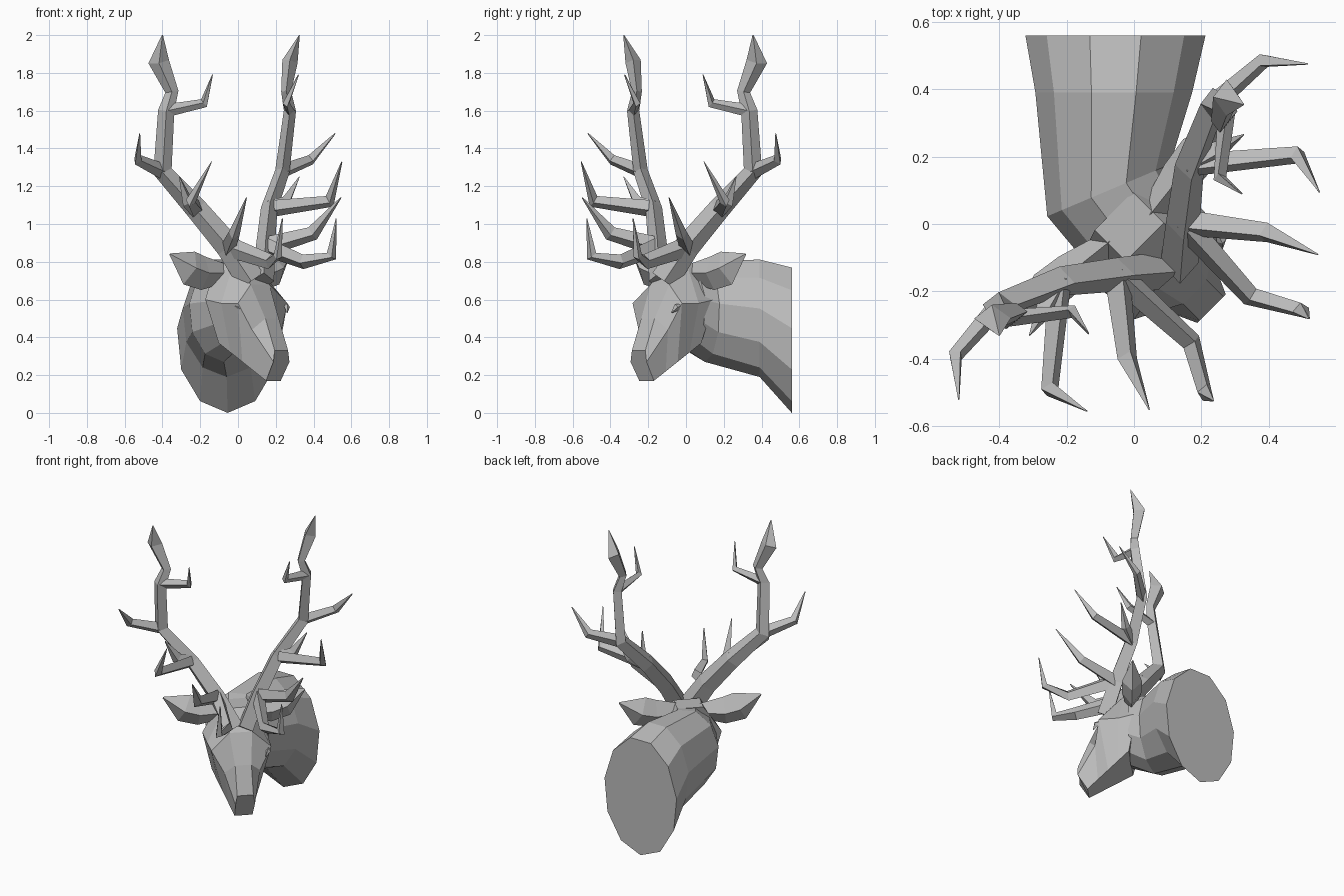
import bpy
import bmesh
import math
from mathutils import Vector

default_cube = bpy.data.objects.get("Cube")
if default_cube:
    bpy.data.objects.remove(default_cube, do_unlink=True)

grey_tone = (.5, .5, .5, 1)
grey = bpy.data.materials.new("plain_grey")
grey.use_nodes = True
grey.diffuse_color = grey_tone
grey.node_tree.nodes["Principled BSDF"].inputs["Base Color"].default_value = grey_tone

up = Vector((0, 0, 1))
across = Vector((1, 0, .2))
forward = Vector((1, -1, 0)).normalized()
sideways = Vector((1, 1, 0)).normalized()
head_shift = sideways * -.015
left_drift = Vector((-.005, -.045, 0))


def head_point(ahead, aside, height):
    """Place a point relative to the turned head."""
    return head_shift + forward * ahead + sideways * aside + up * height


def mirrored(point):
    """Reflect a point to the left side, which sits slightly further forward."""
    return point - sideways * (2 * point.dot(sideways)) + left_drift


def loft(name, rings):
    """Skin a list of equal closed rings and cap both ends."""
    bm = bmesh.new()
    rows = [[bm.verts.new(point) for point in ring] for ring in rings]
    for lower, upper in zip(rows, rows[1:]):
        for i in range(len(lower)):
            bm.faces.new((lower[i - 1], lower[i], upper[i], upper[i - 1]))
    bm.faces.new(rows[0])
    bm.faces.new(rows[-1])
    bmesh.ops.recalc_face_normals(bm, faces=bm.faces)
    mesh = bpy.data.meshes.new(name)
    bm.to_mesh(mesh)
    bm.free()
    mesh.materials.append(grey)
    bpy.context.collection.objects.link(bpy.data.objects.new(name, mesh))


def branch_pair(name, path, radii, broad_axis, flatness=.75):
    """Build a four-sided tapering branch on the right and its mirror on the left."""
    rings = []
    last = len(path) - 1
    for i, (centre, radius) in enumerate(zip(path, radii)):
        tangent = (path[min(i + 1, last)] - path[max(i - 1, 0)]).normalized()
        broad = (broad_axis - tangent * broad_axis.dot(tangent)).normalized()
        thin = tangent.cross(broad) * flatness
        rings.append([centre + offset * radius for offset in (broad, thin, -broad, -thin)])
    loft("right_" + name, rings)
    loft("left_" + name, [[mirrored(point) for point in ring] for ring in rings])


def neck_ring(x, y, turn, half_width, top, bottom, sides=11):
    """Oval ring with a flat top edge and a pointed bottom."""
    wide = Vector((math.cos(turn), math.sin(turn), 0)) * half_width
    tall = up * (top - bottom) / 2
    centre = Vector((x, y, (top + bottom) / 2))
    angles = [math.tau * (k + .5) / sides for k in range(sides)]
    return [centre + wide * math.sin(a) + tall * math.cos(a) for a in angles]


# Neck, turning from the flat mounting end towards the head
loft("neck", [
    neck_ring(-.055, .56, 0, .27, .785, 0),
    neck_ring(-.06, .39, 0, .235, .825, .19),
    neck_ring(-.075, .1, .4, .2, .81, .27),
    neck_ring(.01, -.02, math.pi / 4, .18, .78, .35),
])

# Head: brow line and cheek line are given, the jaw runs straight to the chin
brow_line = [(-.07, .08, .79), (.06, .08, .79), (.18, .07, .68),
             (.27, .05, .5), (.34, .05, .33)]
cheek_line = [(-.03, .2, .6), (.08, .19, .58), (.2, .185, .58),
              (.23, .11, .44), (.34, .06, .27)]
jaw_corner = Vector((.02, .15, .37))
chin = Vector((.28, .055, .17))
head_rings = []
for i, (brow, cheek) in enumerate(zip(brow_line, cheek_line)):
    jaw = jaw_corner.lerp(chin, i / (len(brow_line) - 1))
    half = (brow, cheek, jaw)
    left_half = [head_point(u, v, z) for u, v, z in half]
    right_half = [head_point(u, -v, z) for u, v, z in reversed(half)]
    head_rings.append(left_half + right_half)
loft("head", head_rings)

# Eyes, sunk into the widest part of the face
branch_pair("eye", [head_point(.15, -.18, .57), head_point(.19, -.17, .56),
                    head_point(.21, -.15, .53)], (.003, .02, .003), up)

# Ears, broad leaves pointing sideways
ear_root = Vector((-.07, -.05, .74))
ear_tip = Vector((-.36, -.28, .84))
ear_path = [ear_root.lerp(ear_tip, t) - up * t * (1 - t) / 6 for t in (0, .4, .65, 1)]
branch_pair("ear", ear_path, (.05, .09, .095, .005), up, .65)

# Antler beam: thins as it climbs, then spreads into a blade
beam = [Vector(point) for point in (
    (.07, -.14, .7), (-.05, -.15, .88), (-.22, -.17, 1.08), (-.4, -.24, 1.28),
    (-.38, -.28, 1.6), (-.35, -.26, 1.7), (-.42, -.28, 1.86), (-.4, -.33, 2))]
beam_radii = [.075 - .008 * i for i in range(len(beam) - 2)] + [.055, .003]
branch_pair("antler_beam", beam, beam_radii, across)

# Tines: beam joint they grow from, then bends up to the tip
tines = {
    "brow_tine": (1, (.17, -.35, .8), (.21, -.5, .83), (.235, -.525, 1.03)),
    "second_tine": (1, (-.02, -.4, .95), (.045, -.55, 1.14)),
    "third_tine": (2, (-.25, -.49, 1.12), (-.14, -.555, 1.33)),
    "small_tine": (2, (-.27, -.26, 1.12), (-.31, -.33, 1.25)),
    "outer_tine": (3, (-.53, -.39, 1.34), (-.52, -.52, 1.48)),
    "upper_tine": (4, (-.18, -.26, 1.64), (-.135, -.325, 1.79)),
}
for name, (joint, *bends) in tines.items():
    path = [beam[joint]] + [Vector(bend) for bend in bends]
    radii = [beam_radii[joint] * .8 * .75 ** i for i in range(len(bends))] + [.003]
    branch_pair(name, path, radii, up + across / 3)
